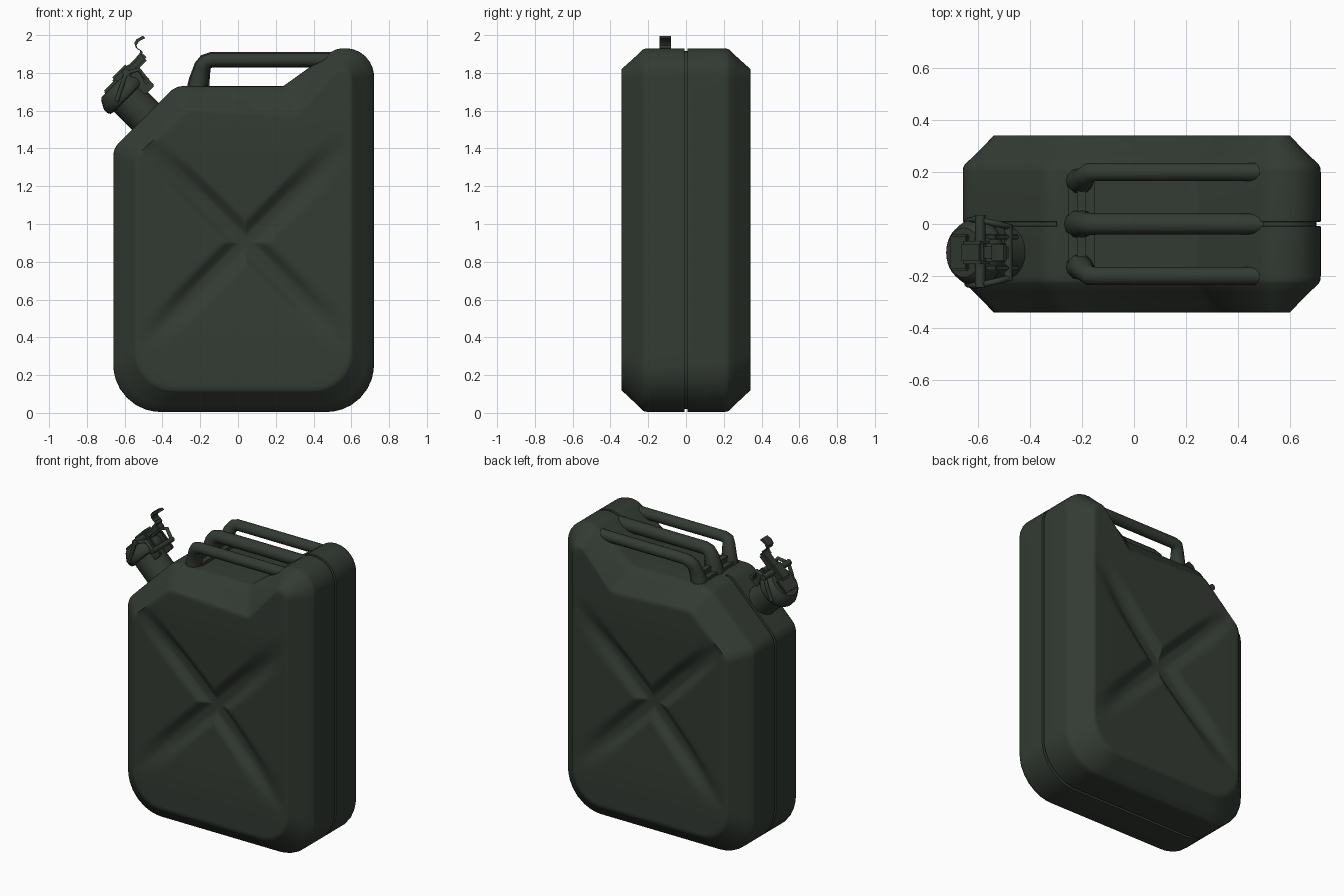
import bpy, bmesh, math
from mathutils import Vector, Matrix

cube = bpy.data.objects.get("Cube")
if cube:
    bpy.data.objects.remove(cube, do_unlink=True)

# Single painted finish
paint = bpy.data.materials.new("dark_olive_paint")
paint.use_nodes = True
COLOUR = (0.033, 0.043, 0.033, 1)
paint.diffuse_color = COLOUR
bsdf = paint.node_tree.nodes["Principled BSDF"]
bsdf.inputs["Base Color"].default_value = COLOUR
bsdf.inputs["Roughness"].default_value = 0.6


def finish(name, bm, angle=40, matrix=None):
    bmesh.ops.recalc_face_normals(bm, faces=bm.faces[:])
    mesh = bpy.data.meshes.new(name)
    bm.to_mesh(mesh)
    bm.free()
    if matrix:
        mesh.transform(matrix)
    mesh.materials.append(paint)
    ob = bpy.data.objects.new(name, mesh)
    bpy.context.collection.objects.link(ob)
    bpy.ops.object.select_all(action='DESELECT')
    bpy.context.view_layer.objects.active = ob
    ob.select_set(True)
    bpy.ops.object.shade_smooth_by_angle(angle=math.radians(angle))
    return ob


def skin(bm, rings):
    """Bridge closed rings of points and cap both ends."""
    loops = [[bm.verts.new(p) for p in ring] for ring in rings]
    for a, b in zip(loops, loops[1:]):
        for i in range(len(a)):
            j = (i + 1) % len(a)
            bm.faces.new((a[i], a[j], b[j], b[i]))
    bm.faces.new(loops[0])
    bm.faces.new(loops[-1])


def rounded(corners, arc=8, straight=24):
    """Rounded polygon with the same number of points for any corner sizes."""
    arcs = []
    for i, (x, z, r) in enumerate(corners):
        p = Vector((x, z))
        a = (Vector(corners[i - 1][:2]) - p).normalized()
        b = (Vector(corners[(i + 1) % len(corners)][:2]) - p).normalized()
        half = a.angle(b) / 2
        centre = p + (a + b).normalized() * r / math.sin(half)
        s = p + a * r / math.tan(half) - centre
        e = p + b * r / math.tan(half) - centre
        arcs.append([centre + s.lerp(e, k / arc).normalized() * r for k in range(arc + 1)])
    pts = []
    for i, pa in enumerate(arcs):
        nxt = arcs[(i + 1) % len(arcs)][0]
        pts += pa + [pa[-1].lerp(nxt, k / straight) for k in range(1, straight)]
    return pts


# Can body: outer outline, chamfer to a smaller outline, pressed cross panel
outer = rounded([(-.66, .005, .25), (.72, .005, .25), (.72, 1.93, .15), (.52, 1.93, .12),
                 (.24, 1.73, .03), (-.33, 1.73, .1), (-.66, 1.40, .1)])
inner = rounded([(-.54, .12, .2), (.6, .12, .2), (.6, 1.82, .05), (.53, 1.82, .03),
                 (.32, 1.58, .05), (-.27, 1.61, .08), (-.54, 1.36, .08)])
CENTRE = Vector((.04, .9))
FACE = .342


def soft(t):
    t = min(1, max(0, t))
    return t * t * (3 - 2 * t)


def press(p):
    """Shallow dish with a narrow diagonal cross of grooves fading at its ends."""
    u, v = abs(p.x - CENTRE.x), abs(p.y - CENTRE.y)
    r = max(u, v)
    dish = .03 * soft(1 - r / .62)
    groove = .035 * (1 - soft((abs(u - v) - .03) / .1)) * soft((.6 - r) / .35)
    return dish + groove


def seam(p):
    """The seam is pressed in everywhere except under the handles."""
    return 0 if p.y > 1.7 and -.3 < p.x < .48 else .14


half = [([a.lerp(b, seam(a)) for a, b in zip(outer, inner)], .007)]
for f, y in [(0, .009), (0, .2), (.015, .217), (.06, .229),
             (.35, .262), (.65, .298), (.93, .333), (1, .341)]:
    half.append(([a.lerp(b, f) for a, b in zip(outer, inner)], y))
body = [[(p, y) for p in ring] for ring, y in half]
STEPS = 34
for k in range(1, STEPS):
    ring = [CENTRE.lerp(p, 1 - k / STEPS) for p in inner]
    body.append([(p, FACE - press(p)) for p in ring])

front = [[(p.x, -y, p.y) for p, y in ring] for ring in body]
back = [[(p.x, y, p.y) for p, y in ring] for ring in body]
bm = bmesh.new()
skin(bm, front[::-1] + back)
finish("can_body", bm, 50)


# Three carrying bars
def tube(name, points, radius, matrix=None, radii=None, cyclic=False):
    curve = bpy.data.curves.new(name, 'CURVE')
    curve.dimensions = '3D'
    curve.bevel_depth = radius
    curve.bevel_resolution = 4
    curve.use_fill_caps = True
    spline = curve.splines.new('POLY')
    spline.points.add(len(points) - 1)
    spline.use_cyclic_u = cyclic
    for i, p in enumerate(points):
        co = matrix @ Vector(p) if matrix else Vector(p)
        spline.points[i].co = (*co, 1)
        spline.points[i].radius = radii[i] if radii else 1
    curve.materials.append(paint)
    ob = bpy.data.objects.new(name, curve)
    bpy.context.collection.objects.link(ob)
    return ob


for side, label in ((-1, "front"), (0, "middle"), (1, "back")):
    y, foot = side * .2, side * .165
    tube("carry_bar_" + label,
         [(-.22, foot, 1.68), (-.205, foot, 1.76), (-.187, side * .185, 1.835), (-.17, y, 1.859),
          (-.14, y, 1.869), (.3, y, 1.869), (.5, y, 1.869)],
         .036 if side else .041, radii=[1.45, 1.35, 1.1, 1.05, 1, 1, 1])


def box(name, lo, hi, matrix=None, bevel=.006):
    bm = bmesh.new()
    lo, hi = Vector(lo), Vector(hi)
    bmesh.ops.create_cube(bm, size=1, matrix=Matrix.Translation((lo + hi) / 2)
                          @ Matrix.Diagonal((*(hi - lo), 1)))
    bmesh.ops.bevel(bm, geom=bm.edges[:], offset=bevel, segments=2, affect='EDGES')
    return finish(name, bm, 40, matrix)


box("carry_bar_base", (-.255, -.2, 1.69), (-.15, .2, 1.785), bevel=.035)

# Spout and cap, built along a tilted axis
TILT = Matrix.Translation((-.49, -.11, 1.57)) @ Matrix.Rotation(-math.pi / 4, 4, 'Y')


def lathe(name, profile, sides=32):
    bm = bmesh.new()
    turn = [2 * math.pi * i / sides for i in range(sides)]
    skin(bm, [[(r * math.cos(t), r * math.sin(t), z) for t in turn] for r, z in profile])
    return finish(name, bm, 35, TILT)


lathe("spout_neck", [(.1, -.07), (.1, .15)])
lathe("spout_cap", [(.105, .135), (.122, .14), (.13, .155), (.13, .18), (.12, .2),
                    (.106, .225), (.095, .235), (.03, .237)])

# Cap latch: plate, thick lever with a curled tip, side arms, pins and hinge bracket
box("latch_plate", (-.065, -.07, .225), (.03, .07, .25), TILT)
box("lever_body", (.01, -.045, .2), (.13, .045, .27), TILT, .012)
box("lever_blade", (.1, -.035, .205), (.225, .035, .255), TILT, .012)
path = [(.19, .248), (.215, .25), (.23, .26), (.222, .288),
        (.232, .308), (.255, .314), (.292, .303)]
bm = bmesh.new()
skin(bm, [[(x, s * .031, z + t) for s, t in ((-1, -.009), (1, -.009), (1, .008), (-1, .008))]
          for x, z in path])
finish("lever_tip", bm, 40, TILT)
for s, label in ((-1, "front"), (1, "back")):
    tube("latch_arm_" + label, [(-.05, s * .122, .165), (.03, s * .128, .205), (.09, s * .125, .235),
                                (.15, s * .11, .2), (.14, s * .1, .13)], .012, TILT)
    box("hinge_bracket_" + label, (.08, s * .06 - .012, .08), (.15, s * .06 + .012, .21), TILT)
tube("latch_pin", [(.09, -.135, .235), (.09, .145, .235)], .02, TILT)
tube("hinge_pin", [(.138, -.11, .13), (.138, .11, .13)], .016, TILT)
